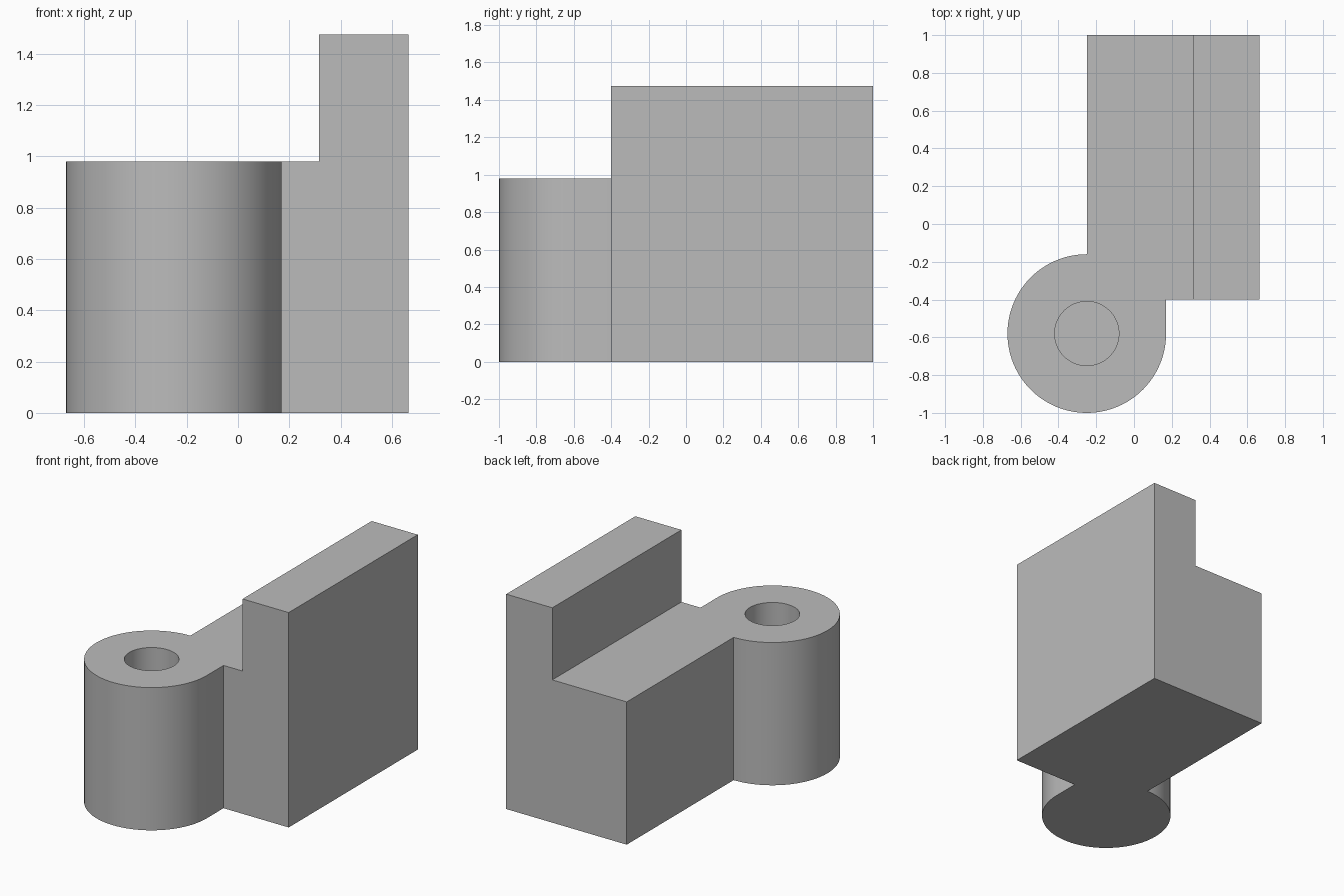
import bpy, bmesh, math

if "Cube" in bpy.data.objects:
    bpy.data.objects.remove(bpy.data.objects["Cube"])

CX, CY, R = -0.25, -0.58, 0.42      # round boss
HOLE_R, HOLE_DEPTH = 0.17, 0.49     # blind hole
LOW, HIGH = 0.98, 1.475             # block and wall heights
LEFT, STEP, RIGHT = -0.25, 0.315, 0.665
FRONT, BACK = -0.40, 1.0

grey = bpy.data.materials.new("light grey")
grey.diffuse_color = (0.5, 0.5, 0.5, 1)
grey.use_nodes = True
grey.node_tree.nodes["Principled BSDF"].inputs["Base Color"].default_value = grey.diffuse_color

# Outline of block and boss: three-quarter arc, then the rectangular block
N = 72
outline = [(CX + R * math.cos(a), CY + R * math.sin(a))
           for a in (math.pi / 2 + 1.5 * math.pi * i / N for i in range(N + 1))]
outline += [(CX + R, FRONT), (STEP, FRONT), (RIGHT, FRONT),
            (RIGHT, BACK), (STEP, BACK), (LEFT, BACK)]

bm = bmesh.new()
base = bm.faces.new([bm.verts.new((x, y, 0)) for x, y in outline])
ext = bmesh.ops.extrude_face_region(bm, geom=[base], use_keep_orig=True)
top = [v for v in ext["geom"] if isinstance(v, bmesh.types.BMVert)]
bmesh.ops.translate(bm, verts=top, vec=(0, 0, LOW))

# Raised wall: split the top at the step and pull up the right strip
bmesh.ops.connect_verts(bm, verts=[v for v in top if abs(v.co.x - STEP) < 1e-4])
strip = [f for f in bm.faces if all(v.co.z > LOW - 1e-4 and v.co.x > STEP - 1e-4
                                   for v in f.verts)]
ext = bmesh.ops.extrude_face_region(bm, geom=strip)
bmesh.ops.translate(bm, vec=(0, 0, HIGH - LOW),
                    verts=[v for v in ext["geom"] if isinstance(v, bmesh.types.BMVert)])
bmesh.ops.dissolve_limit(bm, angle_limit=0.01, verts=bm.verts[:], edges=bm.edges[:])
bmesh.ops.recalc_face_normals(bm, faces=bm.faces[:])
mesh = bpy.data.meshes.new("bracket")
bm.to_mesh(mesh)
bm.free()
mesh.materials.append(grey)
bracket = bpy.data.objects.new("bracket", mesh)
bpy.context.collection.objects.link(bracket)

# Blind hole in the boss
bpy.ops.mesh.primitive_cylinder_add(vertices=64, radius=HOLE_R, depth=2 * HOLE_DEPTH,
                                    location=(CX, CY, LOW))
cutter = bpy.context.object
cutter.name = "hole_cutter"
cutter.hide_render = True
cutter.data.materials.append(grey)
cut = bracket.modifiers.new("hole", 'BOOLEAN')
cut.operation, cut.solver, cut.object = 'DIFFERENCE', 'EXACT', cutter

bpy.ops.object.select_all(action='DESELECT')
bracket.select_set(True)
bpy.context.view_layer.objects.active = bracket
bpy.ops.object.modifier_apply(modifier="hole")
bpy.data.objects.remove(cutter)
bpy.ops.object.shade_smooth_by_angle(angle=math.radians(30))
